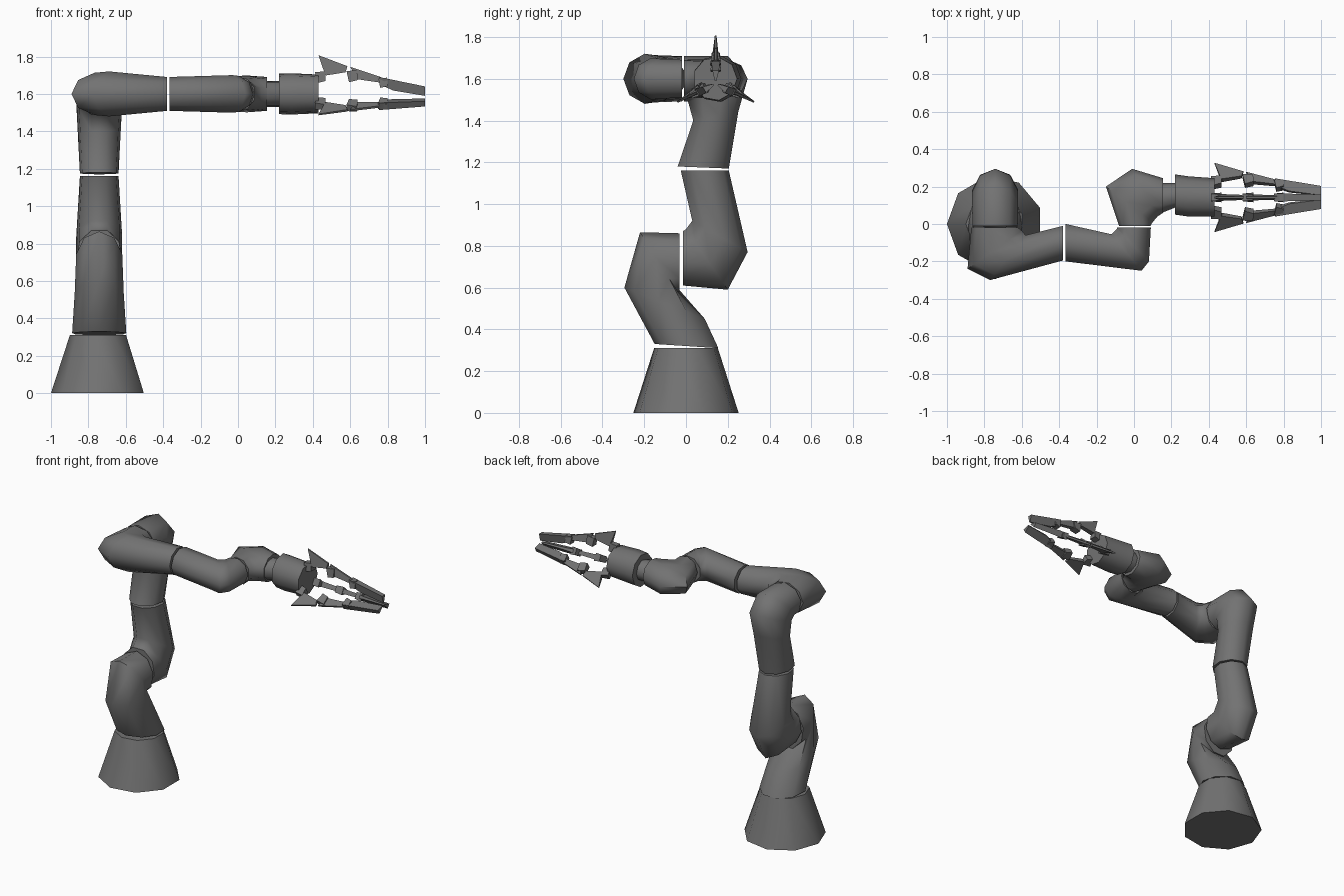
import bpy, bmesh, math

if "Cube" in bpy.data.objects:
    bpy.data.objects.remove(bpy.data.objects["Cube"])

gray = bpy.data.materials.new("dark_gray")
gray.diffuse_color = (0.17, 0.17, 0.17, 1)
gray.use_nodes = True
gray.node_tree.nodes["Principled BSDF"].inputs["Base Color"].default_value = gray.diffuse_color
SIDES = 9


def finish(name, bm, smooth=True):
    bmesh.ops.recalc_face_normals(bm, faces=bm.faces)
    me = bpy.data.meshes.new(name)
    bm.to_mesh(me)
    bm.free()
    ob = bpy.data.objects.new(name, me)
    bpy.context.collection.objects.link(ob)
    me.materials.append(gray)
    if smooth:
        bpy.ops.object.select_all(action='DESELECT')
        ob.select_set(True)
        bpy.context.view_layer.objects.active = ob
        bpy.ops.object.shade_smooth_by_angle(angle=math.radians(55))
    return ob


def tube(name, place, rings):
    """Capped tube; each ring is (outer point, inner point, half width)."""
    bm = bmesh.new()
    loops = []
    for (oa, ob), (ia, ib), w in rings:
        loop = []
        for i in range(SIDES):
            t = 2 * math.pi * i / SIDES
            c, s = math.cos(t), math.sin(t)
            k = (1 + c / 1.0) / 2
            # stretch so the flat side still reaches the inner point
            k = (k - 0.03) / 0.97
            loop.append(bm.verts.new(place(ia + (oa - ia) * k, ib + (ob - ib) * k, w * s)))
        loops.append(loop)
    for a, b in zip(loops, loops[1:]):
        for i in range(SIDES):
            j = (i + 1) % SIDES
            bm.faces.new((a[i], a[j], b[j], b[i]))
    bm.faces.new(loops[0])
    bm.faces.new(loops[-1])
    return finish(name, bm)


def upright(a, b, w):
    return (-0.742 + w, a, b)


def level(a, b, w):
    return (a, b, 1.6 + w)


# Tapered base
bm = bmesh.new()
bmesh.ops.create_cone(bm, cap_ends=True, segments=SIDES, radius1=0.256, radius2=0.155, depth=0.31)
for v in bm.verts:
    r, t = math.hypot(v.co.x, v.co.y), math.atan2(v.co.y, v.co.x)
    k = round((t - math.pi / 2) / (2 * math.pi / SIDES))
    t = math.pi + k * 2 * math.pi / SIDES
    v.co = (-0.744 + r * math.cos(t), r * math.sin(t), v.co.z + 0.155)
finish("base", bm)

# Upright elbow segments
tube("shoulder_lower", upright, [
    ((-0.15, 0.33), (0.155, 0.31), 0.147),
    ((-0.295, 0.60), (0.09, 0.45), 0.133),
    ((-0.22, 0.865), (-0.04, 0.58), 0.125),
    ((-0.03, 0.86), (-0.03, 0.58), 0.125)])
tube("shoulder_upper", upright, [
    ((-0.015, 0.61), (-0.015, 0.87), 0.122),
    ((0.20, 0.59), (0.0, 0.88), 0.125),
    ((0.295, 0.77), (0.03, 0.92), 0.125),
    ((0.205, 1.16), (-0.025, 1.16), 0.105)])
tube("elbow_lower", upright, [
    ((0.205, 1.17), (-0.04, 1.18), 0.105),
    ((0.25, 1.44), (0.035, 1.40), 0.118),
    ((0.295, 1.60), (0.01, 1.49), 0.125),
    ((0.20, 1.71), (0.0, 1.49), 0.125),
    ((-0.01, 1.71), (-0.01, 1.49), 0.122)])

# Level elbow segments
tube("elbow_upper", level, [
    ((-0.87, -0.02), (-0.62, -0.02), 0.11),
    ((-0.89, -0.24), (-0.60, -0.035), 0.115),
    ((-0.77, -0.30), (-0.58, -0.06), 0.122),
    ((-0.38, -0.195), (-0.38, -0.01), 0.092)])
tube("forearm", level, [
    ((-0.365, -0.20), (-0.365, 0.0), 0.092),
    ((0.04, -0.25), (-0.12, -0.055), 0.102),
    ((0.08, -0.20), (-0.09, -0.025), 0.097),
    ((0.09, -0.02), (-0.09, -0.02), 0.092)])
tube("wrist", level, [
    ((-0.08, -0.01), (0.088, -0.01), 0.092),
    ((-0.15, 0.20), (0.10, 0.01), 0.095),
    ((-0.01, 0.295), (0.125, 0.04), 0.10),
    ((0.155, 0.245), (0.155, 0.06), 0.092)])

# Neck and palm
tube("wrist_neck", level, [
    ((0.15, 0.22), (0.15, 0.06), 0.07),
    ((0.225, 0.22), (0.225, 0.09), 0.07)])
tube("palm", level, [
    ((0.22, 0.265), (0.22, 0.05), 0.11),
    ((0.29, 0.255), (0.29, 0.04), 0.112),
    ((0.43, 0.245), (0.43, 0.04), 0.105)])


def plate(name, angle, profile):
    """Plate standing out from the hand axis; profile is (x, radius, half thickness)."""
    ca, sa = math.cos(angle), math.sin(angle)
    bm = bmesh.new()
    sides = []
    for s in (-1, 1):
        row = []
        for x, r, h in profile:
            cz = 1.595 - 0.03 * (x - 0.43)
            t = s * h
            row.append(bm.verts.new((x, 0.142 + r * ca - t * sa, cz + r * sa + t * ca)))
        sides.append(row)
    a, b = sides
    n = len(a)
    bm.faces.new(a)
    bm.faces.new(b[::-1])
    for i in range(n):
        j = (i + 1) % n
        bm.faces.new((a[i], b[i], b[j], a[j]))
    finish(name, bm, smooth=False)


# Three fingers, each with thin plates between chunky knuckles
for n, deg in enumerate((90, 210, 330), 1):
    a = math.radians(deg)
    plate(f"finger_{n}_root", a, [
        (0.43, 0.212, 0.004), (0.585, 0.158, 0.006), (0.575, 0.125, 0.014),
        (0.47, 0.105, 0.018), (0.455, 0.14, 0.012)])
    plate(f"finger_{n}_middle", a, [
        (0.60, 0.155, 0.006), (0.765, 0.105, 0.006), (0.765, 0.075, 0.012),
        (0.635, 0.09, 0.016)])
    plate(f"finger_{n}_tip", a, [
        (0.755, 0.105, 0.022), (1.0, 0.062, 0.016), (1.0, 0.012, 0.004),
        (0.83, 0.035, 0.008), (0.76, 0.065, 0.014)])
    for k, (x, r, d) in enumerate(((0.44, 0.095, 0.032), (0.61, 0.105, 0.033), (0.775, 0.075, 0.028)), 1):
        plate(f"finger_{n}_knuckle_{k}", a, [
            (x - d * 0.9, r + d * 0.8, 0.02), (x + d * 0.8, r + d, 0.015),
            (x + d * 0.9, r - d * 0.6, 0.026), (x - d * 0.5, r - d, 0.022)])
